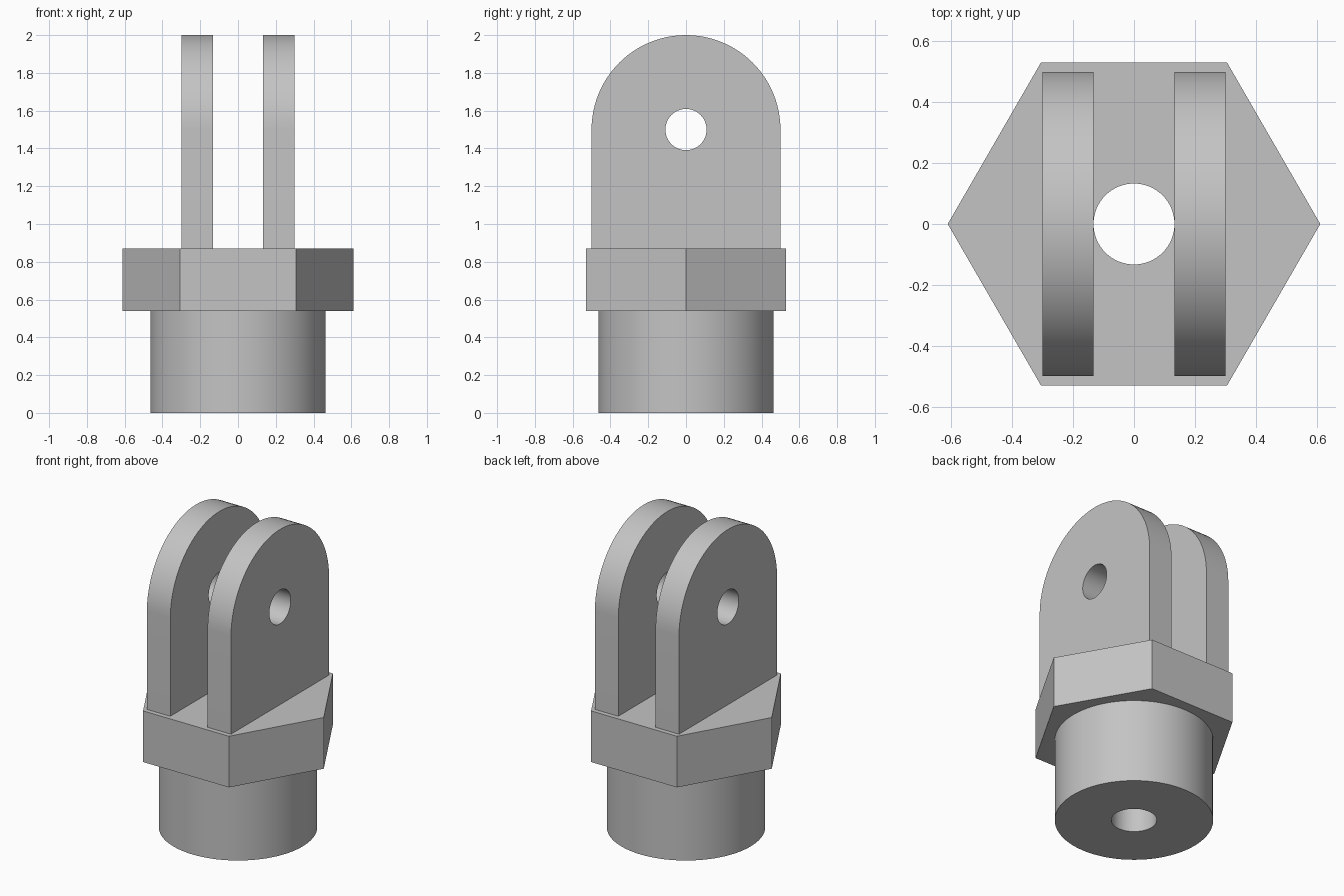
import bpy
import bmesh
import math
from mathutils import Matrix

default = bpy.data.objects.get("Cube")
if default:
    bpy.data.objects.remove(default, do_unlink=True)

# Main dimensions
SHANK_R, SHANK_TOP = 0.463, 0.54
HEX_R, HEX_TOP = 0.612, 0.87
BORE_R = 0.133
LUG_INNER, LUG_OUTER = 0.133, 0.30
LUG_R, PIN_Z, PIN_R = 0.50, 1.50, 0.109

# Single grey metal
metal = bpy.data.materials.new("grey_metal")
metal.use_nodes = True
GREY = (0.55, 0.55, 0.55, 1)
metal.diffuse_color = GREY
metal.node_tree.nodes["Principled BSDF"].inputs["Base Color"].default_value = GREY


def make_object(name, bm):
    bmesh.ops.recalc_face_normals(bm, faces=bm.faces[:])
    mesh = bpy.data.meshes.new(name)
    bm.to_mesh(mesh)
    bm.free()
    obj = bpy.data.objects.new(name, mesh)
    mesh.materials.append(metal)
    bpy.context.collection.objects.link(obj)
    return obj


def cylinder(name, radius, low, high, sides, axis="Z"):
    """Closed prism between two levels along z, or along x at pin height."""
    place = Matrix.Translation((0, 0, (low + high) / 2))
    if axis == "X":
        place = (Matrix.Translation(((low + high) / 2, 0, PIN_Z))
                 @ Matrix.Rotation(math.pi / 2, 4, "Y"))
    bm = bmesh.new()
    bmesh.ops.create_cone(bm, cap_ends=True, segments=sides, radius1=radius,
                          radius2=radius, depth=high - low, matrix=place)
    return make_object(name, bm)


def lug_plate(name, x_low, x_high):
    """Upright plate with a half-round top."""
    steps = 48
    outline = [(-LUG_R, HEX_TOP)]
    for i in range(steps + 1):
        a = math.pi * (1 - i / steps)
        outline.append((LUG_R * math.cos(a), PIN_Z + LUG_R * math.sin(a)))
    outline.append((LUG_R, HEX_TOP))
    bm = bmesh.new()
    face = bm.faces.new([bm.verts.new((x_low, y, z)) for y, z in outline])
    grown = bmesh.ops.extrude_face_region(bm, geom=[face], use_keep_orig=True)
    moved = [g for g in grown["geom"] if isinstance(g, bmesh.types.BMVert)]
    bmesh.ops.translate(bm, verts=moved, vec=(x_high - x_low, 0, 0))
    return make_object(name, bm)


def drill(obj, cutter):
    """Cut a hole and shade round walls smoothly."""
    mod = obj.modifiers.new("hole", "BOOLEAN")
    mod.operation = "DIFFERENCE"
    mod.solver = "EXACT"
    mod.object = cutter
    bpy.ops.object.select_all(action="DESELECT")
    obj.select_set(True)
    bpy.context.view_layer.objects.active = obj
    bpy.ops.object.modifier_apply(modifier=mod.name)
    bpy.ops.object.shade_smooth_by_angle(angle=math.radians(30))


# Drills for the vertical bore and the cross pin
bore = cylinder("bore_cutter", BORE_R, -0.2, 1.2, 64)
pin = cylinder("pin_cutter", PIN_R, -0.6, 0.6, 64, axis="X")

# Round shank and hexagonal collar, corners pointing left and right
shank = cylinder("round_shank", SHANK_R, 0, SHANK_TOP, 96)
collar = cylinder("hex_collar", HEX_R, SHANK_TOP, HEX_TOP, 6)
collar.data.transform(Matrix.Rotation(
    -math.atan2(collar.data.vertices[0].co.y, collar.data.vertices[0].co.x), 4, "Z"))
for part in (shank, collar):
    drill(part, bore)

# Pair of pierced lugs
for name, low, high in (("left_lug", LUG_INNER, LUG_OUTER),
                        ("right_lug", -LUG_OUTER, -LUG_INNER)):
    drill(lug_plate(name, low, high), pin)

for cutter in (bore, pin):
    bpy.data.objects.remove(cutter, do_unlink=True)
